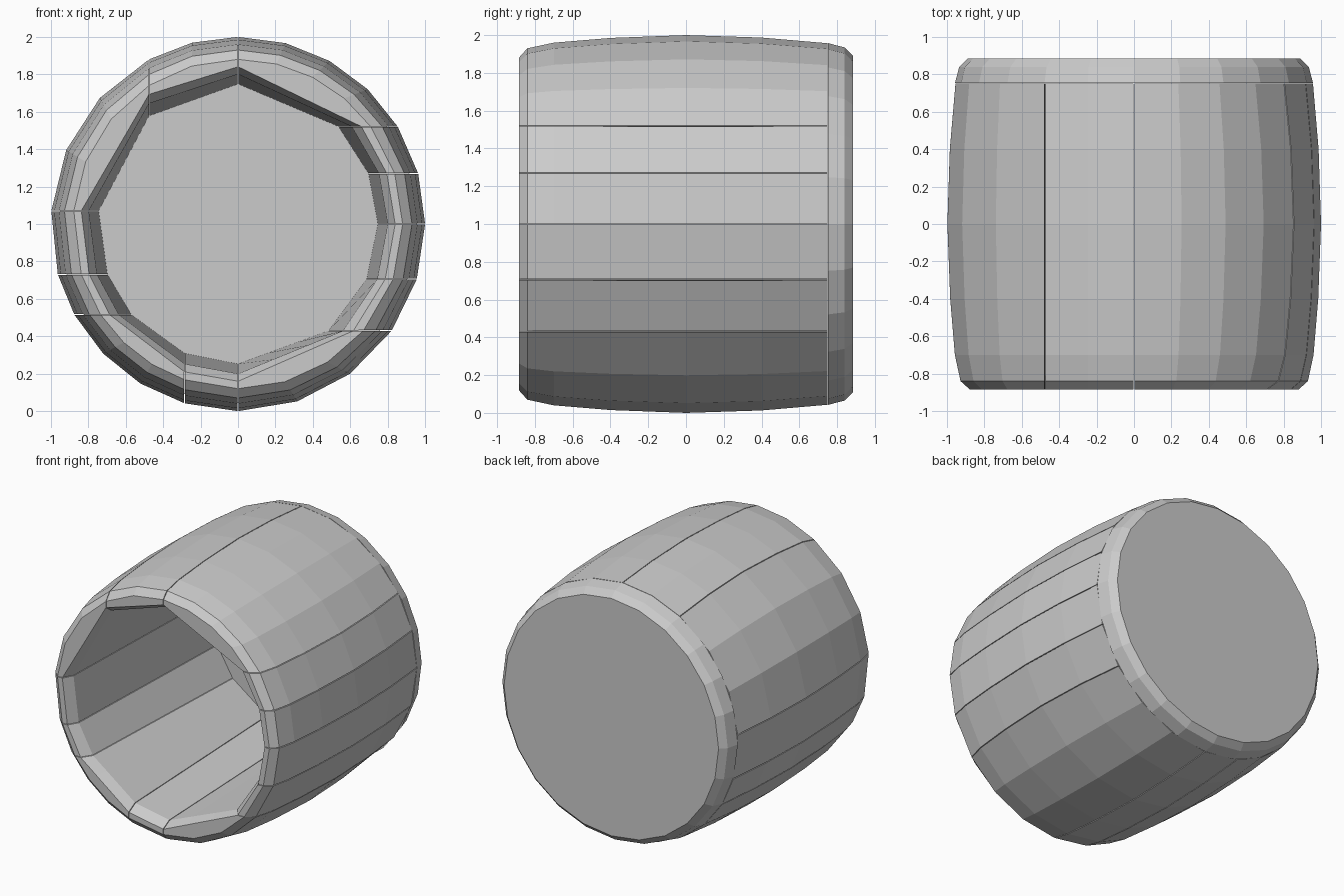
import bpy, bmesh, math

if "Cube" in bpy.data.objects:
    bpy.data.objects.remove(bpy.data.objects["Cube"])

# Axial profile (y, radius): curved outside of the staves, then the straight inside
OUTER = [(-.885, .88), (-.84, .93), (-.7, .96), (-.4, .985), (0, 1.0),
         (.4, .987), (.75, .957)]
INNER = [(.75, .748), (-.81, .80), (-.885, .84)]
# Stave seams counter-clockwise from +x: side of the ring and offset of the cut plane
SEAMS = [('R', 0), ('R', .27), ('R', .52), ('T', 0), ('T', -.475), ('L', .07),
         ('L', -.27), ('L', -.485), ('B', -.285), ('B', 0), ('R', -.57), ('R', -.295)]
GAP = .003


def seam_angle(seam, r):
    side, d = seam
    return {'R': math.asin(d / r), 'L': math.pi - math.asin(d / r),
            'T': math.acos(d / r), 'B': -math.acos(d / r)}[side] % (2 * math.pi)


def point(a, r, y):
    return (r * math.cos(a), y, 1 + r * math.sin(a))


def finish(bm, name):
    bmesh.ops.recalc_face_normals(bm, faces=bm.faces)
    mesh = bpy.data.meshes.new(name)
    bm.to_mesh(mesh)
    bm.free()
    obj = bpy.data.objects.new(name, mesh)
    bpy.context.collection.objects.link(obj)
    return obj


def stave(name, s0, s1):
    span = (seam_angle(s1, 1) - seam_angle(s0, 1)) % (2 * math.pi)
    n = max(1, round(span / .29))
    bm = bmesh.new()
    rings = []
    for i in range(n + 1):
        t = i / n
        ring = []
        for k, (y, r) in enumerate(OUTER + INNER):
            a0 = seam_angle(s0, r)
            a1 = a0 + (seam_angle(s1, r) - a0) % (2 * math.pi)
            a0, a1 = a0 + GAP, a1 - GAP
            if k < len(OUTER):
                p = point(a0 + (a1 - a0) * t, r, y)
            else:  # flat chord on the inside
                p = [u + (v - u) * t for u, v in zip(point(a0, r, y), point(a1, r, y))]
            ring.append(bm.verts.new(p))
        rings.append(ring)
    m = len(rings[0])
    for a, b in zip(rings, rings[1:]):
        for j in range(m):
            k = (j + 1) % m
            bm.faces.new((a[j], a[k], b[k], b[j]))
    bm.faces.new(rings[0])
    bm.faces.new(rings[-1])
    finish(bm, name)


# Staves around the wall
for i, s in enumerate(SEAMS):
    stave(f"stave_{i + 1}", s, SEAMS[(i + 1) % len(SEAMS)])

# Closed back end with a rounded rim
bm = bmesh.new()
N = 24
loops = [[bm.verts.new(point(2 * math.pi * i / N, r, y)) for i in range(N)]
         for y, r in [(.753, .957), (.84, .935), (.885, .89)]]
for a, b in zip(loops, loops[1:]):
    for i in range(N):
        j = (i + 1) % N
        bm.faces.new((a[i], a[j], b[j], b[i]))
bm.faces.new(loops[0])
bm.faces.new(loops[-1])
finish(bm, "back_end")
